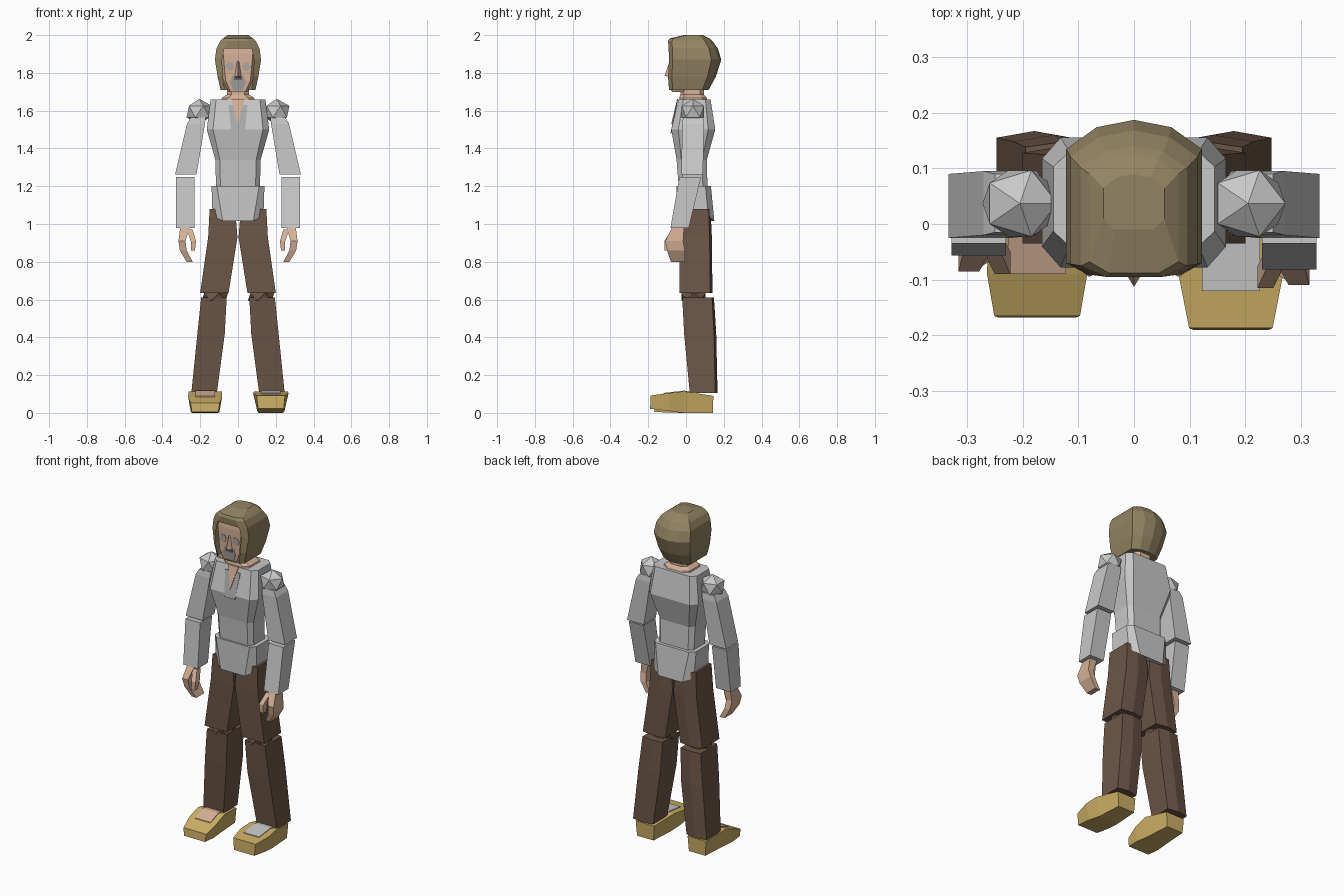
import bpy, bmesh
from mathutils import Vector


def material(name, rgb):
    m = bpy.data.materials.new(name)
    m.diffuse_color = (*rgb, 1)
    return m


SHIRT = material("shirt grey", (0.58, 0.58, 0.58))
COLLAR = material("collar grey", (0.42, 0.42, 0.42))
SKIN = material("skin", (0.68, 0.44, 0.31))
HAIR = material("hair olive", (0.29, 0.23, 0.125))
BROWN = material("trouser brown", (0.15, 0.092, 0.063))
SHOE = material("shoe yellow", (0.6, 0.42, 0.13))
EYE = material("eye grey", (0.42, 0.38, 0.37))
BEARD = material("beard grey", (0.36, 0.34, 0.34))
MOUTH = material("mouth dark", (0.14, 0.12, 0.12))


def finish(name, bm, mat):
    bmesh.ops.recalc_face_normals(bm, faces=bm.faces)
    me = bpy.data.meshes.new(name)
    bm.to_mesh(me)
    bm.free()
    me.materials.append(mat)
    ob = bpy.data.objects.new(name, me)
    bpy.context.collection.objects.link(ob)
    return ob


def loft(name, rings, mat, open_bands=0):
    """Skin closed rings of points; the first open_bands bands stay open at the seam."""
    bm = bmesh.new()
    rows = [[bm.verts.new(p) for p in r] for r in rings]
    n = len(rows[0])
    for k, (a, b) in enumerate(zip(rows, rows[1:])):
        for i in range(n - 1 if k < open_bands else n):
            j = (i + 1) % n
            bm.faces.new((a[i], a[j], b[j], b[i]))
    bm.faces.new(rows[0])
    bm.faces.new(rows[-1])
    return finish(name, bm, mat)


def box_ring(s, x0, x1, y0, y1, z, ridge=0):
    pts = [(s * x0, y0, z), (s * x1, y0, z), (s * x1, y1, z)]
    if ridge:
        pts.append((s * (x0 + x1) / 2, y1 + ridge, z))
    return pts + [(s * x0, y1, z)]


def oct_ring(w, yf, yb, z, c=0.8, dz=0):
    """Chamfered rectangle; dz drops the front and back."""
    d = (yb - yf) * 0.16
    return [(-w * c, yf, z - dz), (w * c, yf, z - dz), (w, yf + d, z), (w, yb - d, z),
            (w * c, yb, z - dz), (-w * c, yb, z - dz), (-w, yb - d, z), (-w, yf + d, z)]


def plate(name, pts, mat, t=0.006):
    """Thin slab: outline pushed back along y."""
    return loft(name, [pts, [(x, y + t, z) for x, y, z in pts]], mat)


def ball(name, loc, size, mat):
    bm = bmesh.new()
    bmesh.ops.create_icosphere(bm, subdivisions=1, radius=1)
    for v in bm.verts:
        v.co = Vector(v.co * Vector(size)) + Vector(loc)
    return finish(name, bm, mat)


# Torso and hips
loft("shirt_torso", [oct_ring(0.115, -0.035, 0.115, 1.15), oct_ring(0.12, -0.05, 0.11, 1.34),
                     oct_ring(0.165, -0.078, 0.155, 1.50), oct_ring(0.145, -0.04, 0.13, 1.66)], SHIRT)
loft("shirt_hips", [oct_ring(0.135, -0.05, 0.15, 1.045, 0.6, 0.03),
                    oct_ring(0.14, -0.05, 0.132, 1.20)], SHIRT)

# Open collar
plate("collar", [(-0.05, -0.052, 1.63), (0.05, -0.052, 1.63), (0.035, -0.082, 1.48),
                 (-0.035, -0.082, 1.48)], COLLAR)
plate("neckline", [(-0.035, -0.047, 1.662), (0.035, -0.047, 1.662), (0, -0.078, 1.53)], SKIN)

# Neck, head, nose
loft("neck", [oct_ring(0.09, -0.035, 0.115, 1.65, 0.6), oct_ring(0.085, -0.035, 0.11, 1.668, 0.6),
              oct_ring(0.058, -0.03, 0.095, 1.685, 0.6), oct_ring(0.058, -0.03, 0.095, 1.76, 0.6)], SKIN)
loft("head", [oct_ring(0.05, -0.075, 0.06, 1.70), oct_ring(0.082, -0.082, 0.10, 1.76),
              oct_ring(0.098, -0.082, 0.12, 1.90), oct_ring(0.085, -0.075, 0.11, 1.968)], SKIN)
loft("nose", [[(-0.02, -0.08, 1.775), (0, -0.113, 1.785), (0.02, -0.08, 1.775)],
              [(-0.007, -0.08, 1.86), (0, -0.088, 1.86), (0.007, -0.08, 1.86)]], SKIN)

# Face plates
for s, side in ((-1, "left"), (1, "right")):
    plate(side + "_eye", [(s * x, -0.085, z) for x, z in
                          ((0.02, 1.835), (0.03, 1.855), (0.055, 1.855), (0.068, 1.835),
                           (0.055, 1.812), (0.03, 1.812))], EYE)
plate("beard", [(-0.03, -0.084, 1.785), (0.03, -0.084, 1.785), (0.04, -0.084, 1.75),
                (0.025, -0.079, 1.708), (-0.025, -0.079, 1.708), (-0.04, -0.084, 1.75)], BEARD)
plate("mouth", [(-0.022, -0.087, 1.775), (0.022, -0.087, 1.775), (0.022, -0.087, 1.763),
                (-0.022, -0.087, 1.763)], MOUTH, 0.005)


# Hair: C-shaped rings open at the face, closed over the top
def hair_ring(wf, w, yf, yb, z):
    half = [(wf, yf, z), (w, yf + 0.02, z), (w, yb * 0.72, z), (w * 0.55, yb * 0.93, z)]
    return half + [(0, yb, z)] + [(-x, y, q) for x, y, q in reversed(half)]


loft("hair", [hair_ring(0.07, 0.092, -0.09, 0.12, 1.71), hair_ring(0.08, 0.108, -0.095, 0.158, 1.78),
              hair_ring(0.085, 0.122, -0.09, 0.187, 1.87), hair_ring(0.072, 0.114, -0.092, 0.168, 1.93),
              hair_ring(0.05, 0.095, -0.095, 0.14, 1.968),
              hair_ring(0.045, 0.08, -0.088, 0.125, 1.982),
              hair_ring(0.035, 0.055, -0.01, 0.09, 2.0)], HAIR, open_bands=3)

for s, side in ((-1, "left"), (1, "right")):
    R = lambda *a: box_ring(s, *a)
    f = 0.025 if s < 0 else 0      # left forearm hangs a little further back

    # Arms
    ball(side + "_shoulder", (s * 0.205, 0.037, 1.595), (0.075, 0.07, 0.068), SHIRT)
    loft(side + "_upper_arm", [R(0.17, 0.25, -0.015, 0.09, 1.565), R(0.175, 0.27, -0.02, 0.095, 1.53),
                               R(0.22, 0.333, -0.025, 0.09, 1.262)], SHIRT)
    loft(side + "_forearm", [R(0.23, 0.328, -0.035, 0.08, 1.25),
                             R(0.23, 0.328, -0.082 + f, 0.015 + f, 0.98)], SHIRT)

    # Hand: palm with curled fingers, and thumb
    loft(side + "_hand", [R(0.255, 0.305, -0.07 + f, -0.01 + f, 0.99),
                          R(0.278, 0.315, -0.11 + f, -0.015 + f, 0.91),
                          R(0.272, 0.308, -0.1 + f, -0.005 + f, 0.86),
                          R(0.24, 0.272, -0.08 + f, -0.005 + f, 0.80)], SKIN)
    loft(side + "_thumb", [R(0.24, 0.27, -0.075 + f, -0.04 + f, 0.97),
                           R(0.222, 0.25, -0.115 + f, -0.075 + f, 0.91),
                           R(0.228, 0.25, -0.115 + f, -0.085 + f, 0.86)], SKIN)

    # Trouser legs
    loft(side + "_thigh", [R(0.015, 0.15, -0.03, 0.12, 1.08, 0.01), R(0.003, 0.158, -0.035, 0.125, 0.93, 0.012),
                           R(0.05, 0.2, -0.035, 0.128, 0.635, 0.012)], BROWN)
    ball(side + "_knee", (s * 0.122, 0.04, 0.615), (0.078, 0.075, 0.045), BROWN)
    loft(side + "_shin", [R(0.06, 0.195, -0.02, 0.138, 0.61, 0.01), R(0.07, 0.215, -0.01, 0.148, 0.42, 0.012),
                          R(0.112, 0.247, 0.02, 0.155, 0.105, 0.012)], BROWN)

    # Shoes: sections from toe to heel (y, top half width, bottom half width, bottom z, top z)
    toe = ((-0.187, 0.075, 0.068, 0.022, 0.092) if s > 0 else (-0.165, 0.077, 0.07, 0.005, 0.052))
    mid = ((-0.09, 0.094, 0.072, 0.01, 0.105) if s > 0 else (-0.09, 0.09, 0.075, 0.002, 0.085))
    secs = [toe, mid, (-0.01, 0.088, 0.065, 0.0, 0.114), (0.145, 0.062, 0.055, 0.0, 0.09)]
    c = s * 0.174
    loft(side + "_shoe", [[(c - wt, y, zt), (c + wt, y, zt), (c + wb, y - 0.003, zb), (c - wb, y - 0.003, zb)]
                          for y, wt, wb, zb, zt in secs], SHOE)

    # Foot showing in the shoe opening
    start = (-0.12, 0.1015) if s > 0 else (-0.09, 0.085)
    path = [start] + ([(-0.09, 0.105)] if s > 0 else []) + [(-0.01, 0.114), (0.05, 0.105)]
    loft(side + "_foot", [[(c - 0.052, y, z + 0.004), (c + 0.052, y, z + 0.004),
                           (c + 0.052, y, z - 0.004), (c - 0.052, y, z - 0.004)] for y, z in path],
         SHIRT if s > 0 else SKIN)
